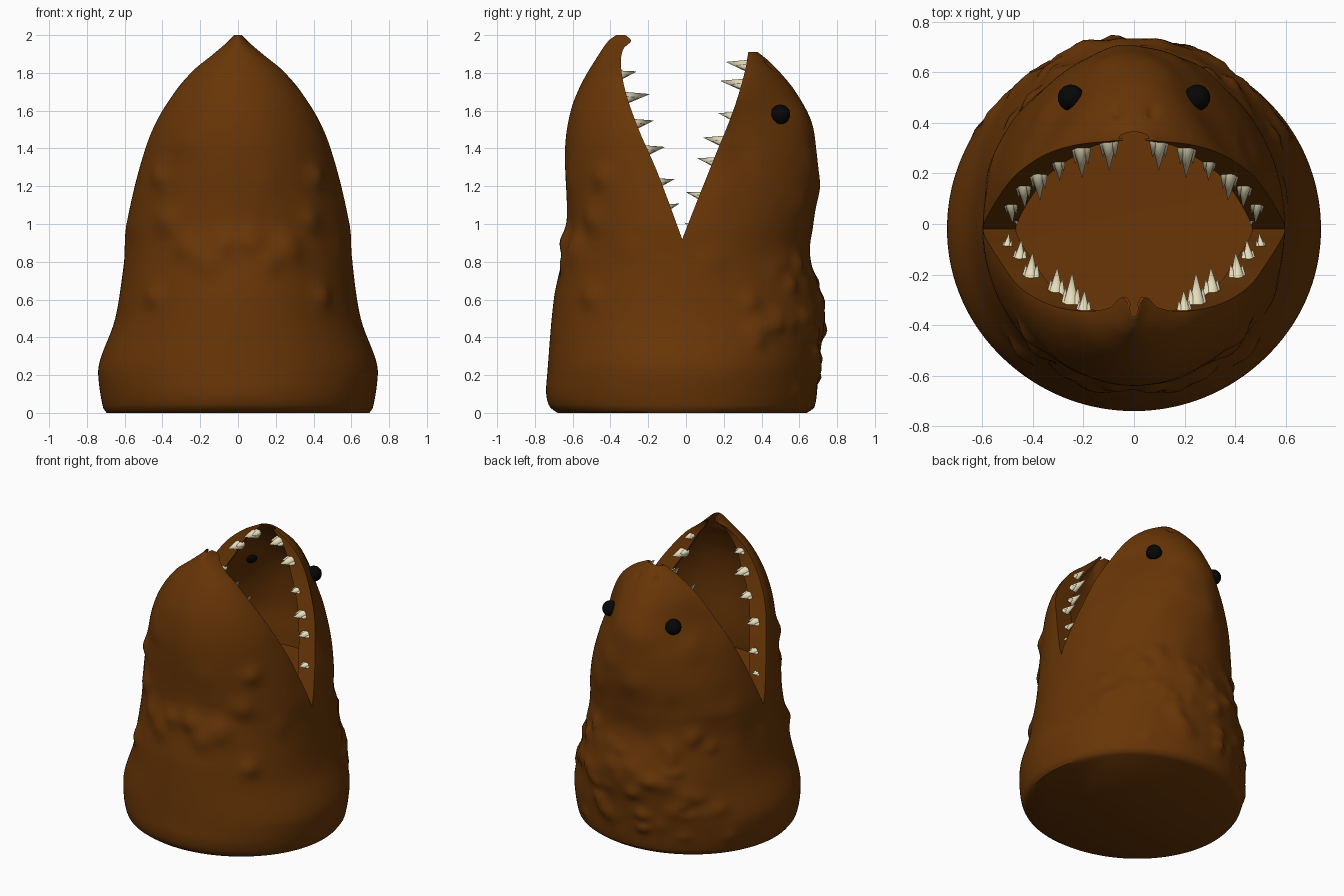
import bpy, bmesh, math, random
from mathutils import Vector

random.seed(7)
cube = bpy.data.objects.get("Cube")
if cube:
    bpy.data.objects.remove(cube, do_unlink=True)


def material(name, rgb, rough=0.7):
    m = bpy.data.materials.new(name)
    m.use_nodes = True
    m.diffuse_color = (*rgb, 1)
    bsdf = m.node_tree.nodes["Principled BSDF"]
    bsdf.inputs["Base Color"].default_value = (*rgb, 1)
    bsdf.inputs["Roughness"].default_value = rough
    return m


brown = material("brown skin", (0.138, 0.036, 0.002))
ivory = material("ivory teeth", (0.8, 0.73, 0.5))
black = material("black eyes", (0.002, 0.002, 0.002))


def finish(bm, name, mat, angle):
    mesh = bpy.data.meshes.new(name)
    bm.to_mesh(mesh)
    bm.free()
    mesh.materials.append(mat)
    ob = bpy.data.objects.new(name, mesh)
    bpy.context.collection.objects.link(ob)
    bpy.ops.object.select_all(action="DESELECT")
    ob.select_set(True)
    bpy.context.view_layer.objects.active = ob
    bpy.ops.object.shade_smooth_by_angle(angle=math.radians(angle))


def curve(pts):
    """Smooth interpolation through (z, value) points."""
    def slope(i):
        a, b = pts[max(i - 1, 0)], pts[min(i + 1, len(pts) - 1)]
        return (b[1] - a[1]) / (b[0] - a[0])

    def f(z):
        i = 0
        while i < len(pts) - 2 and z > pts[i + 1][0]:
            i += 1
        (z0, v0), (z1, v1) = pts[i], pts[i + 1]
        h = z1 - z0
        t = min(max((z - z0) / h, 0), 1)
        return (v0 * (1 + 2 * t) * (1 - t) ** 2 + h * slope(i) * t * (1 - t) ** 2
                + v1 * t * t * (3 - 2 * t) + h * slope(i + 1) * t * t * (t - 1))
    return f


HINGE, MID = 0.92, -0.02
low_width = [(0, .695), (.03, .715), (.2, .74), (.28, .73), (.5, .65), (.8, .605)]

# Each jaw: half width, outer depth, mouth edge, section sharpness
front = dict(
    width=curve(low_width + [(1, .59), (1.4, .49), (1.6, .4), (1.8, .25), (1.9, .13), (1.96, .06), (2, .02)]),
    outer=curve([(0, -.68), (.03, -.72), (.1, -.74), (.2, -.735), (.6, -.7), (.8, -.66), (1, -.63), (1.4, -.64),
                 (1.6, -.61), (1.75, -.55), (1.9, -.46), (1.97, -.41), (2, -.37)]),
    edge=curve([(HINGE, MID), (1.27, -.15), (1.5, -.25), (1.7, -.32), (1.85, -.345), (1.93, -.33), (1.97, -.29), (2, -.32)]),
    power=curve([(0, 1), (1, 1), (1.6, 1.25), (2, 1)]), top=2.0)
back = dict(
    width=curve(low_width + [(1, .59), (1.4, .49), (1.6, .395), (1.75, .295), (1.85, .18), (1.91, .07)]),
    outer=curve([(0, .64), (.03, .68), (.2, .7), (.35, .715), (.5, .735), (.6, .72), (.8, .665), (1, .675), (1.2, .7),
                 (1.4, .69), (1.55, .66), (1.7, .58), (1.8, .5), (1.87, .43), (1.91, .38)]),
    edge=curve([(HINGE, MID), (1.15, .07), (1.35, .15), (1.6, .25), (1.8, .31), (1.91, .33)]),
    power=curve([(0, 1), (1, 1), (1.35, 1.5), (1.58, 2.3), (1.75, 1.8), (1.91, 1.1)]), top=1.91)

# Warts and pits: angle around the body, height, radius, bulge
warts = []
for s in (1, -1):
    for x, z, rad in ((.45, 1.02, .07), (.3, .88, .07), (.17, .8, .07), (.08, .9, .06), (.52, 1.25, .06), (.5, .62, .06)):
        warts.append((-math.pi / 2 + s * x * 1.45, z, rad, .026))
    warts.append((math.pi / 2 + s * .16, 1.84, .02, -.02))
    for i in range(28):
        warts.append((math.pi / 2 + s * random.uniform(.05, 1.05), random.uniform(.1, .85),
                      random.uniform(.03, .06), random.uniform(.01, .022)))
    for i in range(24):
        warts.append((math.pi / 2 + s * random.uniform(0, math.pi), random.uniform(.75, 1.6),
                      .08, random.uniform(-.01, .013)))


def bulge(x, y, z):
    a, r, total = math.atan2(y, x), math.hypot(x, y), 0
    for wa, wz, rad, h in warts:
        if abs(z - wz) < 3 * rad:
            da = (a - wa + math.pi) % (2 * math.pi) - math.pi
            total += h * math.exp(-((da * r) ** 2 + (z - wz) ** 2) / rad ** 2)
    return min(total, .03)


COLS = 72
bm = bmesh.new()


def skin(rows):
    verts = [[bm.verts.new(p) for p in row] for row in rows]
    for a, b in zip(verts, verts[1:]):
        for i in range(len(a) - 1):
            bm.faces.new((a[i], a[i + 1], b[i + 1], b[i]))


def outer_row(j, z):
    w, out, e, k = j["width"](z), j["outer"](z), j["edge"](z), j["power"](z)
    row = []
    for i in range(COLS + 1):
        t = math.pi * i / COLS
        s = abs(math.sin(t))
        x, y = w * math.cos(t), e + (out - e) * s ** k
        fade = min(1, 3 * s + max(0, (HINGE - z) * 6))
        grow = 1 + bulge(x, y, z) * fade / max(math.hypot(x, y), .1)
        row.append((x * grow, y * grow if i not in (0, COLS) else y, z))
    return row


def inner_row(j, z):
    """Mouth lining: a lip turned inward, then a thin wall behind it."""
    w, out, e, k = j["width"](z), j["outer"](z), j["edge"](z), j["power"](z)
    side = math.copysign(1, out)
    thin = min(1, w / .2)
    opened = min(1, (z - HINGE) / .02)
    lip = w - .13 * min(1, w / .35)
    behind = e + side * .025 * thin * opened
    depth = (out - e - side * .07 * thin) * opened
    row = [(w, e, z), (lip, e, z), (lip, behind, z)]
    for i in range(49):
        t = math.pi * i / 48
        row.append(((w - .03 * thin) * math.cos(t), behind + depth * abs(math.sin(t)) ** k, z))
    return row + [(-lip, behind, z), (-lip, e, z), (-w, e, z)]


# Body with two open jaws
for jaw in (front, back):
    low = [HINGE * (i / 44) ** 1.15 for i in range(45)]
    high = [HINGE + (jaw["top"] - HINGE) * (1 - (1 - i / 56) ** 1.25) for i in range(57)]
    skin([outer_row(jaw, z) for z in low + high[1:]])
    skin([inner_row(jaw, z) for z in high])
bmesh.ops.remove_doubles(bm, verts=bm.verts, dist=1e-4)
bmesh.ops.holes_fill(bm, edges=[e for e in bm.edges if e.is_boundary], sides=0)
bmesh.ops.recalc_face_normals(bm, faces=bm.faces)
finish(bm, "head_with_open_jaws", brown, 50)


def spike(bm, base, tip, radius):
    d = tip - base
    m = d.to_track_quat("Z", "Y").to_matrix().to_4x4()
    m.translation = (base + tip) / 2
    bmesh.ops.create_cone(bm, cap_ends=True, segments=10, radius1=radius, radius2=0,
                          depth=d.length, matrix=m)


# Teeth: x, height and tip y; each a main spike with two side cusps
def teeth(name, jaw, spots):
    bm = bmesh.new()
    for x, z, tip_y in spots:
        for s in (1, -1):
            e = jaw["edge"](z)
            away = math.copysign(.02, jaw["outer"](z))
            base = Vector((s * x, e + away, z - .015))
            tip = Vector((s * x * .98, tip_y, z + .008))
            size = min(1, (tip - base).length / .13)
            spike(bm, base, tip, .036 * size)
            for side in (1, -1):
                shift = Vector((s * .9, 0, -.4)) * side * .022 * size
                spike(bm, base + shift, base.lerp(tip, .6) + shift * 1.3, .024 * size)
    finish(bm, name, ivory, 60)


teeth("front_jaw_teeth", front, [(.2, 1.8, -.26), (.25, 1.68, -.19), (.31, 1.54, -.17),
                                 (.41, 1.4, -.11), (.455, 1.23, -.06), (.505, 1.1, -.035)])
teeth("back_jaw_teeth", back, [(.1, 1.85, .21), (.21, 1.75, .18), (.3, 1.58, .17), (.38, 1.45, .09),
                               (.44, 1.34, .06), (.49, 1.16, 0), (.47, 1.0, -.01)])

# Eyes, set through the thin jaw wall
for side, s in (("left", 1), ("right", -1)):
    bm = bmesh.new()
    bmesh.ops.create_uvsphere(bm, u_segments=24, v_segments=16, radius=.052)
    bmesh.ops.translate(bm, verts=bm.verts, vec=(s * .25, .5, 1.58))
    finish(bm, side + "_eye", black, 60)
